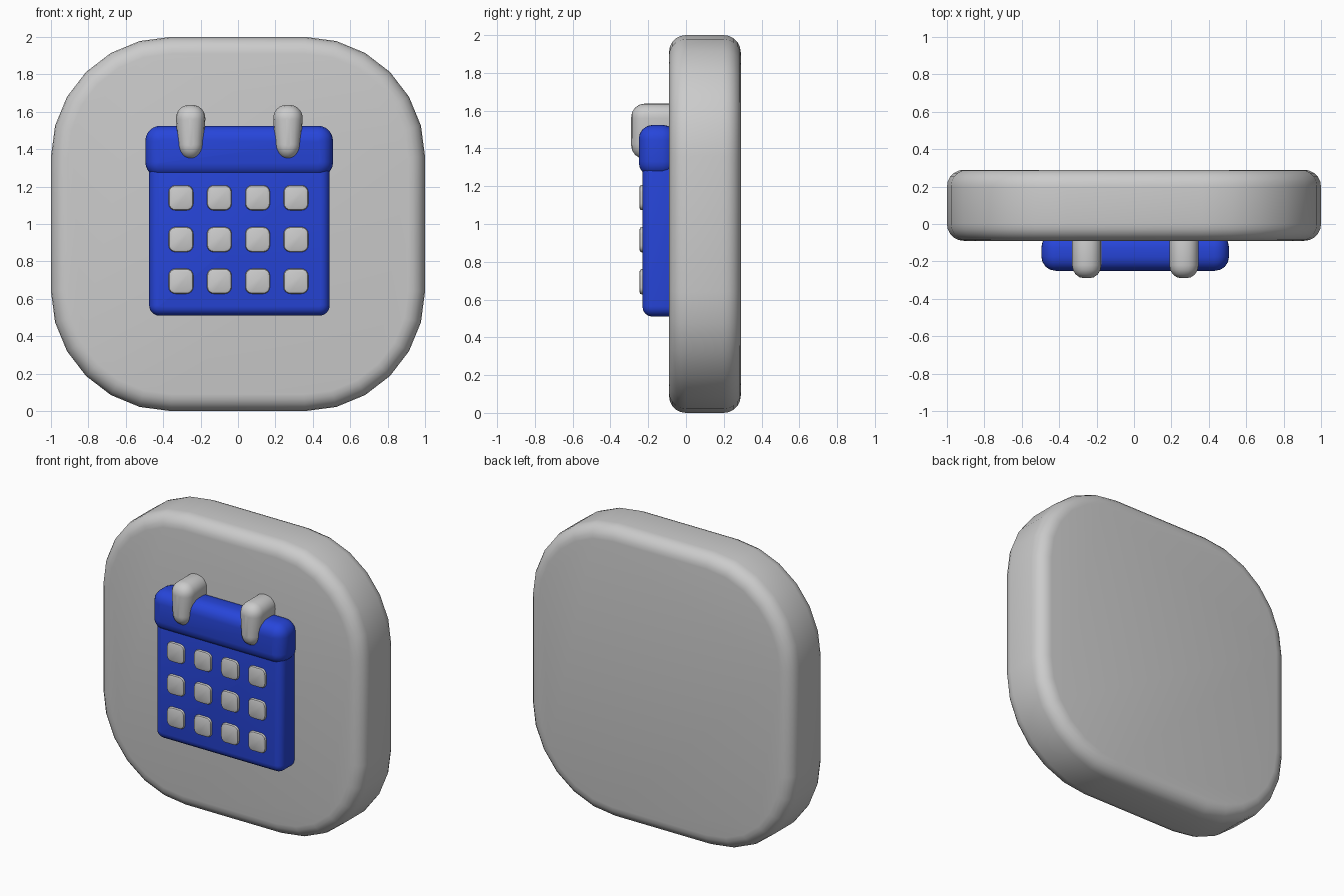
import bpy, bmesh, math
from mathutils import Vector

old = bpy.data.objects.get("Cube")
if old:
    bpy.data.objects.remove(old, do_unlink=True)


def material(name, color):
    m = bpy.data.materials.new(name)
    m.use_nodes = True
    m.diffuse_color = (*color, 1)
    m.node_tree.nodes["Principled BSDF"].inputs["Base Color"].default_value = (*color, 1)
    return m


GREY = material("light grey", (0.6, 0.6, 0.6))
BLUE = material("royal blue", (0.02, 0.06, 0.7))


def rounded_slab(name, mat, x, y, z, corner, rim, corner_segs=6, rim_segs=4, taper=1.0):
    """Box between (min, max) ranges: corners rounded as seen from the front, then both rims."""
    size = Vector((x[1] - x[0], y[1] - y[0], z[1] - z[0]))
    bm = bmesh.new()
    bmesh.ops.create_cube(bm, size=1)
    bmesh.ops.scale(bm, vec=size, verts=bm.verts)
    along_y = [e for e in bm.edges
               if abs(e.verts[0].co.y - e.verts[1].co.y) > size.y / 2]
    bmesh.ops.bevel(bm, geom=along_y, offset=corner, segments=corner_segs,
                    profile=0.5, affect='EDGES')
    rims = [e for e in bm.edges
            if abs(e.verts[0].co.y - e.verts[1].co.y) < 1e-5]
    bmesh.ops.bevel(bm, geom=rims, offset=rim, segments=rim_segs,
                    profile=0.5, affect='EDGES', clamp_overlap=True)
    # narrow toward the bottom
    for v in bm.verts:
        v.co.x *= taper + (1 - taper) * (v.co.z / size.z + 0.5)
    mesh = bpy.data.meshes.new(name)
    bm.to_mesh(mesh)
    bm.free()
    mesh.materials.append(mat)
    obj = bpy.data.objects.new(name, mesh)
    obj.location = (sum(x) / 2, sum(y) / 2, sum(z) / 2)
    bpy.context.collection.objects.link(obj)
    bpy.ops.object.select_all(action='DESELECT')
    obj.select_set(True)
    bpy.context.view_layer.objects.active = obj
    bpy.ops.object.shade_smooth_by_angle(angle=math.radians(40))
    return obj


# Backing tile and calendar page
rounded_slab("backing_tile", GREY, (-1, 1), (-0.09, 0.29), (0, 2), 0.64, 0.09, 6, 5)
rounded_slab("calendar_page", BLUE, (-0.475, 0.49), (-0.23, -0.03), (0.51, 1.35), 0.055, 0.05)
rounded_slab("calendar_header", BLUE, (-0.495, 0.508), (-0.25, -0.05), (1.25, 1.525), 0.08, 0.075)

# Binder rings over the header
for side, cx in (("right", -0.253), ("left", 0.267)):
    rounded_slab(f"{side}_ring", GREY, (cx - 0.084, cx + 0.084), (-0.29, -0.02),
                 (1.345, 1.637), 0.078, 0.07, taper=0.75)

# Day squares
for row in range(3):
    for col in range(4):
        cx, cz = -0.305 + 0.205 * col, 1.14 - 0.223 * row
        rounded_slab(f"day_square_{row + 1}_{col + 1}", GREY, (cx - 0.066, cx + 0.066),
                     (-0.246, -0.2), (cz - 0.067, cz + 0.067), 0.036, 0.012, 4, 2)
